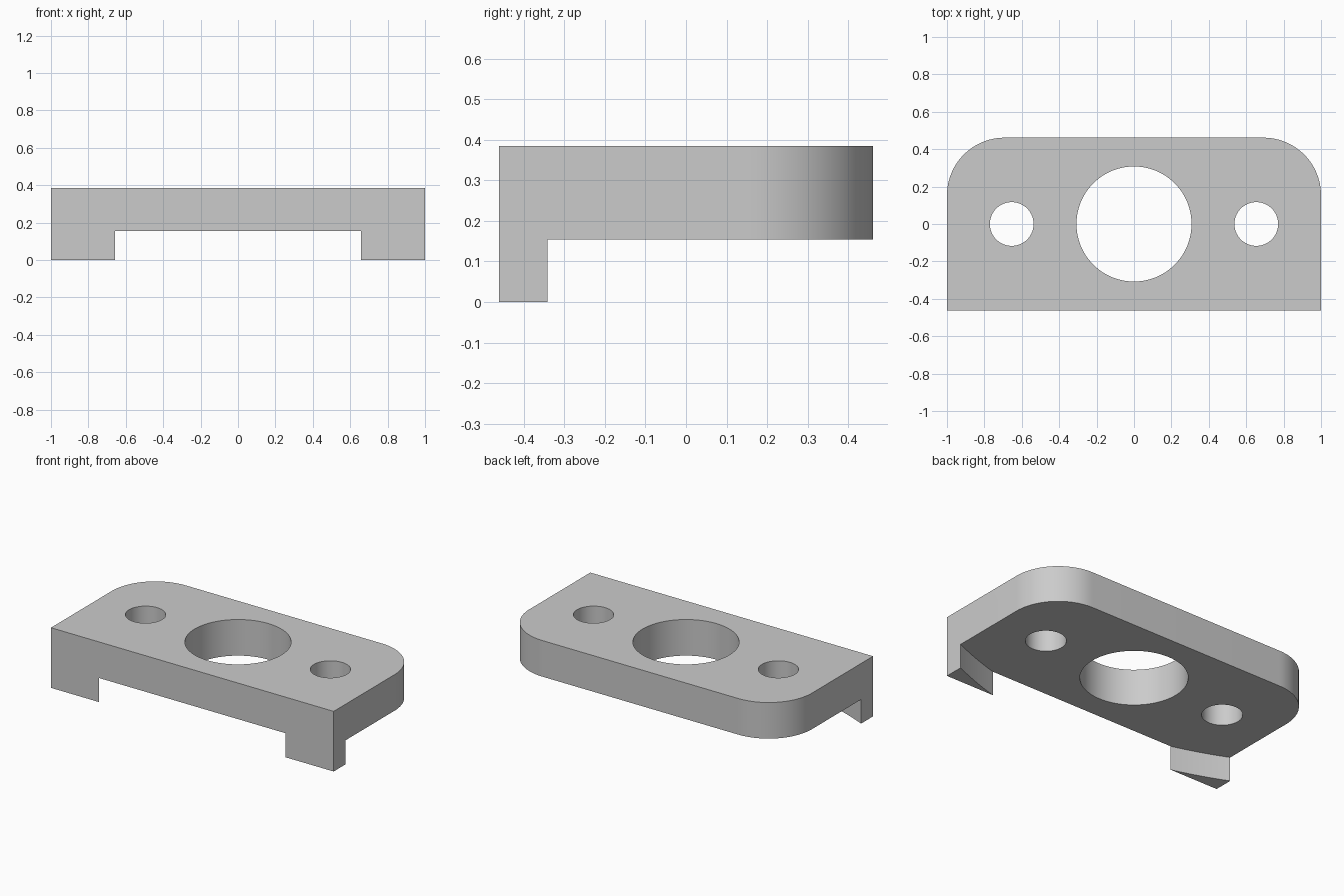
import bpy, bmesh
from math import sin, cos, pi

if "Cube" in bpy.data.objects:
    bpy.data.objects.remove(bpy.data.objects["Cube"], do_unlink=True)

U = 1 / 13                      # design unit: the block is 26 x 12 x 5 units
HALF_X, HALF_Y, HEIGHT, UNDERSIDE = 13 * U, 6 * U, 5 * U, 2 * U
CORNER = 4 * U

grey = bpy.data.materials.new("plain_grey")
grey.use_nodes = True
grey.diffuse_color = (0.6, 0.6, 0.6, 1)
grey.node_tree.nodes["Principled BSDF"].inputs["Base Color"].default_value = (0.6, 0.6, 0.6, 1)


def arc(cx, cy, r, start, end, n):
    return [(cx + r * cos(start + (end - start) * i / n),
             cy + r * sin(start + (end - start) * i / n)) for i in range(n + 1)]


def prism(name, outline, bottom, top):
    bm = bmesh.new()
    face = bm.faces.new([bm.verts.new((x, y, bottom)) for x, y in outline])
    extruded = bmesh.ops.extrude_face_region(bm, geom=[face])["geom"]
    verts = [v for v in extruded if isinstance(v, bmesh.types.BMVert)]
    bmesh.ops.translate(bm, verts=verts, vec=(0, 0, top - bottom))
    bmesh.ops.recalc_face_normals(bm, faces=bm.faces)
    mesh = bpy.data.meshes.new(name)
    bm.to_mesh(mesh)
    bm.free()
    mesh.materials.append(grey)
    obj = bpy.data.objects.new(name, mesh)
    bpy.context.collection.objects.link(obj)
    return obj


def cut_round(body, name, x, y, r, bottom, top, segments):
    cutter = prism(name, arc(x, y, r, 0, 2 * pi, segments)[:-1], bottom, top)
    cutter.hide_render = True
    bpy.context.view_layer.objects.active = body
    mod = body.modifiers.new(name, 'BOOLEAN')
    mod.operation, mod.solver, mod.object = 'DIFFERENCE', 'EXACT', cutter
    bpy.ops.object.modifier_apply(modifier=name)
    bpy.data.objects.remove(cutter, do_unlink=True)


# Block with two rounded back corners
outline = [(-HALF_X, -HALF_Y), (HALF_X, -HALF_Y)]
outline += arc(HALF_X - CORNER, HALF_Y - CORNER, CORNER, 0, pi / 2, 24)
outline += arc(CORNER - HALF_X, HALF_Y - CORNER, CORNER, pi / 2, pi, 24)
body = prism("mounting_plate", outline, 0, HEIGHT)

# Wide arc relief below, leaving a foot at each front corner
cut_round(body, "foot_relief", 0, 1.95, 2.5, -0.2, UNDERSIDE, 360)

# Centre bore and the two bolt holes
cut_round(body, "centre_bore", 0, 0, 4 * U, -0.2, 0.6, 96)
for side in (-1, 1):
    cut_round(body, "bolt_hole", side * 8.5 * U, 0, 1.52 * U, -0.2, 0.6, 64)

bpy.ops.object.select_all(action='DESELECT')
body.select_set(True)
bpy.context.view_layer.objects.active = body
bpy.ops.object.shade_smooth_by_angle()
